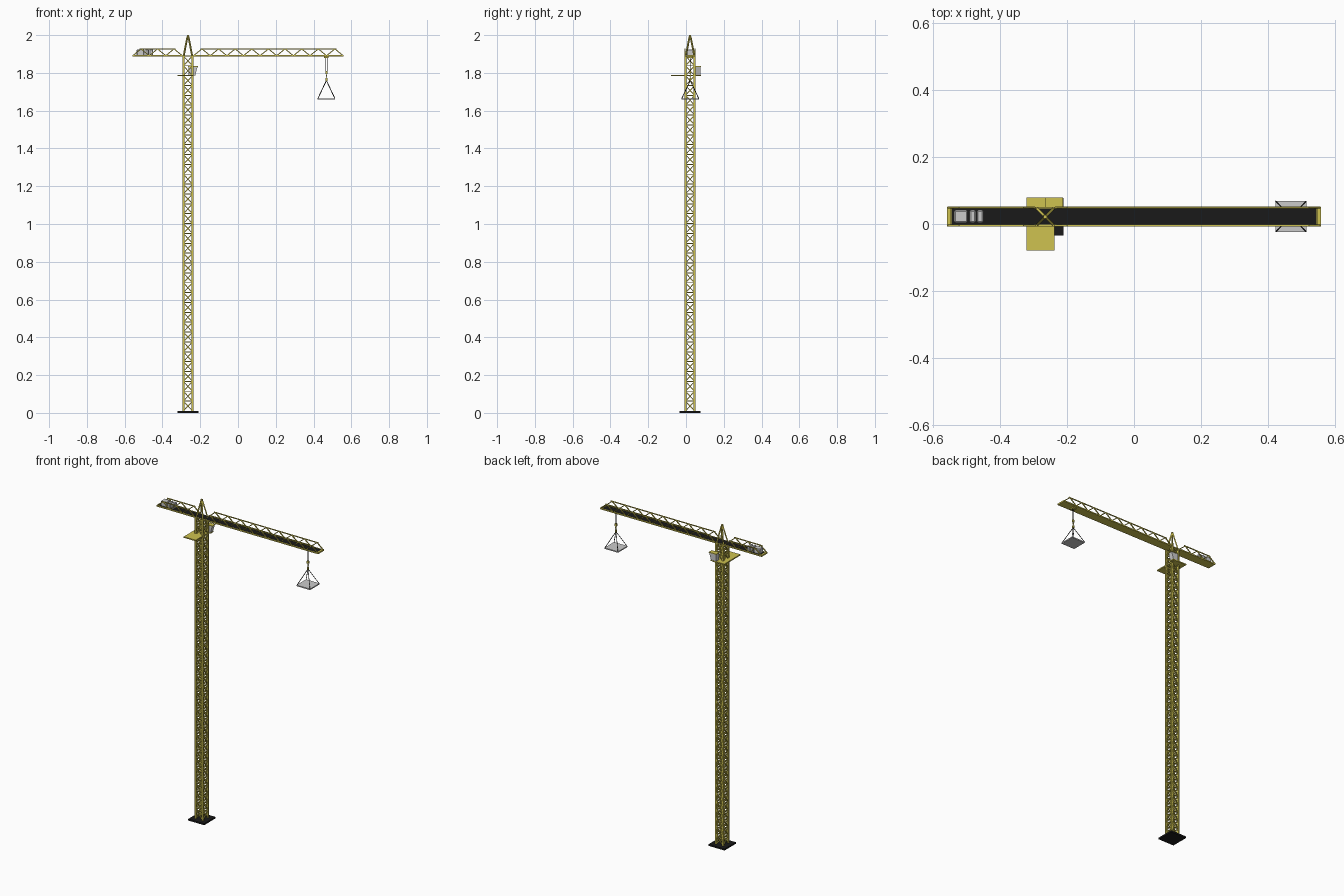
import bpy, bmesh
from mathutils import Vector, Matrix

if "Cube" in bpy.data.objects:
    bpy.data.objects.remove(bpy.data.objects["Cube"])

CX, CY = -0.265, 0.0215     # mast axis
H = 0.0245                  # half spacing of the mast legs


def material(name, col):
    m = bpy.data.materials.new(name)
    m.diffuse_color = (*col, 1)
    m.use_nodes = True
    m.node_tree.nodes["Principled BSDF"].inputs["Base Color"].default_value = m.diffuse_color
    return m


YELLOW = material("yellow_paint", (0.62, 0.54, 0.08))
BLACK = material("black_steel", (0.01, 0.01, 0.01))


def add_box(bm, lo, hi):
    lo, hi = Vector(lo), Vector(hi)
    mat = Matrix.Translation((lo + hi) / 2) @ Matrix.Diagonal((*(hi - lo), 1))
    return bmesh.ops.create_cube(bm, size=1, matrix=mat)["verts"]


def add_bar(bm, a, b, t):
    a, b = Vector(a), Vector(b)
    d = b - a
    rot = d.to_track_quat('Z', 'Y').to_matrix().to_4x4()
    mat = Matrix.Translation((a + b) / 2) @ rot @ Matrix.Diagonal((t, t, d.length, 1))
    bmesh.ops.create_cube(bm, size=1, matrix=mat)


def finish(bm, name, mat=None):
    me = bpy.data.meshes.new(name)
    bm.to_mesh(me)
    bm.free()
    ob = bpy.data.objects.new(name, me)
    bpy.context.collection.objects.link(ob)
    if mat:
        me.materials.append(mat)
    return ob


def boxes(name, items, mat=None):
    bm = bmesh.new()
    for lo, hi in items:
        add_box(bm, lo, hi)
    return finish(bm, name, mat)


def bars(name, items, mat=None):
    bm = bmesh.new()
    for a, b, t in items:
        add_bar(bm, a, b, t)
    return finish(bm, name, mat)


# base plate
boxes("base_plate", [((-0.32, -0.034, 0), (-0.21, 0.077, 0.01))], BLACK)

# lattice mast: four legs, cross braces and rungs on each face
corners = [(CX - H, CY - H), (CX + H, CY - H), (CX + H, CY + H), (CX - H, CY + H)]
Z0, Z1, N = 0.01, 1.89, 36
step = (Z1 - Z0) / N
bars("mast_legs", [((x, y, Z0), (x, y, Z1), 0.01) for x, y in corners], YELLOW)
braces = []
for i in range(N):
    z, zt = Z0 + i * step, Z0 + (i + 1) * step
    for k in range(4):
        p, q = corners[k], corners[(k + 1) % 4]
        braces += [((*p, z), (*q, zt), 0.005), ((*q, z), (*p, zt), 0.005),
                   ((*p, zt), (*q, zt), 0.005)]
bars("mast_braces", braces, YELLOW)

# pyramid tower head
apex = (CX, CY, 1.992)
bars("tower_head", [((x, y, 1.88), (CX + (x - CX) * 0.1, CY + (y - CY) * 0.1, 1.992), 0.007)
                    for x, y in corners], YELLOW)
boxes("tower_head_cap", [((CX - .005, CY - .005, 1.985), (CX + .005, CY + .005, 2.0))], YELLOW)

# jib deck: yellow underside with a dark walkway on top
YA, YB = -0.0045, 0.0485
ZB, ZT = 1.891, 1.927
boxes("jib_floor", [((-0.558, -0.007, 1.887), (0.558, 0.051, 1.891))], YELLOW)
boxes("jib_walkway", [((-0.545, -0.002, 1.891), (0.545, 0.046, 1.8925))], BLACK)


# side trusses of the jib and the counter jib
def truss(name, x0, x1, n):
    dx = (x1 - x0) / n
    items, tops = [], []
    for y in (YA, YB):
        items.append(((x0, y, ZB), (x1, y, ZB), 0.006))
        for i in range(n):
            a, m, b = x0 + i * dx, x0 + (i + .5) * dx, x0 + (i + 1) * dx
            items += [((a, y, ZB), (m, y, ZT), 0.005), ((m, y, ZT), (b, y, ZB), 0.005)]
        tops.append(((x0 + dx * .4, y, ZT), (x1 - dx * .4, y, ZT), 0.005))
    bars(name + "_sides", items, YELLOW)
    bars(name + "_top_chords", tops, YELLOW)


truss("jib", CX + 0.03, 0.557, 9)
truss("counter_jib", -0.557, CX - 0.03, 3)
boxes("jib_end_beams", [((s - .005, -0.007, 1.887), (s + .005, 0.051, 1.896))
                        for s in (-0.553, 0.553)], YELLOW)

# counterweight blocks
weights = boxes("counterweights", [((a, 0.003, 1.892), (b, 0.042, 1.925))
                                   for a, b in ((-.537, -.496), (-.491, -.472), (-.469, -.449))])
bev = weights.modifiers.new("bevel", 'BEVEL')
bev.width, bev.segments = 0.004, 1

# service platform
boxes("platform", [((-0.32, -0.079, 1.783), (-0.237, 0.079, 1.79))], YELLOW)

# operator cab: grey body with sloping nose, yellow roof and floor
bm = bmesh.new()
vs = add_box(bm, (-0.262, 0.05, 1.79), (-0.214, 0.077, 1.832))
for v in vs:
    if v.co.x > -0.22 and v.co.z < 1.8:
        v.co.x -= 0.012
finish(bm, "cab")
boxes("cab_roof_and_floor", [((-0.264, 0.049, 1.832), (-0.212, 0.079, 1.836)),
                             ((-0.264, 0.049, 1.785), (-0.224, 0.079, 1.79))], YELLOW)

# trolley, hoist cables and hook
LX, LY = 0.468, 0.0225
boxes("trolley", [((LX - .012, LY - .015, 1.88), (LX + .012, LY + .015, 1.887))], YELLOW)
bars("hoist_cables", [((LX + s, LY, 1.885), (LX + s, LY, 1.80), 0.002) for s in (-.004, .004)]
     + [((LX, LY, 1.80), (LX, LY, 1.76), 0.003)], BLACK)
boxes("hook_block", [((LX - .006, LY - .005, 1.795), (LX + .006, LY + .005, 1.81)),
                     ((LX - .005, LY - .005, 1.757), (LX + .005, LY + .005, 1.772)),
                     ((LX - .003, LY - .003, 1.78), (LX + .003, LY + .003, 1.788))], YELLOW)

# load pallet hung from four slings
R = 0.0465
boxes("load_pallet", [((LX - R, LY - R, 1.658), (LX + R, LY + R, 1.665))])
bars("slings", [((LX, LY, 1.76), (LX + sx * R * .97, LY + sy * R * .97, 1.664), 0.003)
                for sx in (-1, 1) for sy in (-1, 1)], BLACK)
